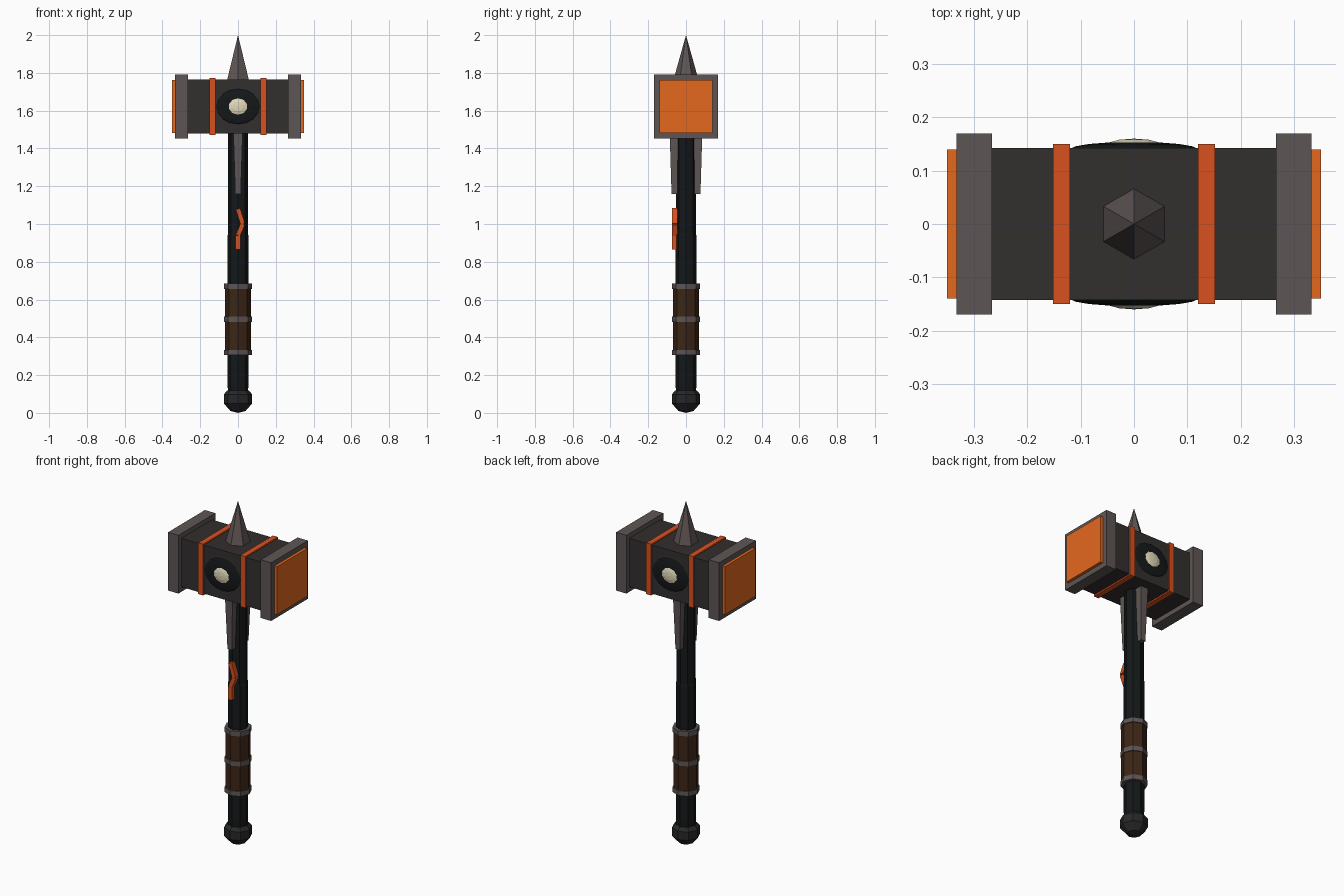
import bpy, bmesh
from math import pi, cos, sin, atan2, hypot
from mathutils import Matrix, Vector

if "Cube" in bpy.data.objects:
    bpy.data.objects.remove(bpy.data.objects["Cube"])


def material(name, r, g, b):
    m = bpy.data.materials.new(name)
    m.diffuse_color = [(c / 255) ** 2.2 for c in (r, g, b)] + [1]
    m.use_nodes = True
    m.node_tree.nodes["Principled BSDF"].inputs["Base Color"].default_value = m.diffuse_color
    return m


IRON = material("dark_iron", 54, 50, 50)
STEEL = material("steel", 94, 86, 85)
GLOW = material("orange_face", 228, 104, 36)
BAND = material("orange_band", 214, 82, 36)
BLACK = material("black_wood", 27, 30, 31)
POMMEL = material("pommel_iron", 44, 44, 45)
LEATHER = material("brown_leather", 62, 42, 28)
BONE = material("bone", 226, 216, 184)


def finish(name, bm, mat):
    bmesh.ops.recalc_face_normals(bm, faces=bm.faces)
    me = bpy.data.meshes.new(name)
    bm.to_mesh(me)
    bm.free()
    me.materials.append(mat)
    ob = bpy.data.objects.new(name, me)
    bpy.context.collection.objects.link(ob)
    return ob


def box(name, lo, hi, mat):
    bm = bmesh.new()
    lo, hi = Vector(lo), Vector(hi)
    bmesh.ops.create_cube(bm, size=1, matrix=Matrix.Translation((lo + hi) / 2)
                          @ Matrix.Diagonal((*(hi - lo), 1)))
    return finish(name, bm, mat)


def lathe(name, profile, sides, mat):
    """Stack of polygon rings (radius, z), closed at both ends."""
    bm = bmesh.new()
    rings = [[bm.verts.new((r * sin(2 * pi * i / sides), r * cos(2 * pi * i / sides), z))
              for i in range(sides)] for r, z in profile]
    for a, b in zip(rings, rings[1:]):
        for i in range(sides):
            j = (i + 1) % sides
            bm.faces.new((a[i], a[j], b[j], b[i]))
    bm.faces.new(rings[0])
    bm.faces.new(rings[-1])
    bmesh.ops.remove_doubles(bm, verts=bm.verts, dist=1e-5)
    return finish(name, bm, mat)


def ellipsoid(name, centre, radii, u, v, mat):
    bm = bmesh.new()
    bmesh.ops.create_uvsphere(bm, u_segments=u, v_segments=v, radius=1)
    bmesh.ops.transform(bm, verts=bm.verts, matrix=Matrix.Translation(centre)
                        @ Matrix.Diagonal((*radii, 1)) @ Matrix.Rotation(pi / 2, 4, 'X'))
    return finish(name, bm, mat)


# Hammer head
HZ = 1.622
box("head_block", (-.30, -.142, HZ - .142), (.30, .142, HZ + .142), IRON)
for s, side in ((-1, "left"), (1, "right")):
    def slab(name, x0, x1, h, mat):
        a, b = sorted((s * x0, s * x1))
        box(f"{side}_{name}", (a, -h, HZ - h), (b, h, HZ + h), mat)
    slab("head_collar", .266, .333, .17, STEEL)
    slab("striking_face", .32, .35, .14, GLOW)
    slab("head_band", .12, .152, .15, BAND)

# Top spike
lathe("top_spike", [(.067, 1.74), (.066, 1.764), (0, 2)], 6, STEEL)

# Medallions and tapered straps, front and back
for s, side in ((-1, "front"), (1, "back")):
    ellipsoid(f"{side}_medallion", (0, s * .14, HZ), (.12, .014, .096), 16, 8, BLACK)
    ellipsoid(f"{side}_gem", (0, s * .145, HZ), (.058, .015, .05), 10, 6, BONE)
    strap = box(f"{side}_strap", (-.025, s * .065 - .022, 1.16),
                (.025, s * .065 + .022, 1.5), STEEL)
    for v in strap.data.vertices:
        if v.co.z < 1.3:
            v.co.x *= .58
            v.co.y = s * .06 + (v.co.y - s * .065) * .75

# Handle
lathe("shaft", [(.052, .05), (.055, .16), (.055, .94), (.052, .95), (.052, 1.5)], 8, BLACK)
lathe("grip", [(.068, .315), (.068, .675)], 8, LEATHER)
for i, z in enumerate((.32, .495, .67)):
    lathe(f"grip_ring_{i + 1}", [(.073, z - .014), (.073, z + .014)], 8, STEEL)
lathe("pommel", [(0, 0), (.04, .01), (.075, .05), (.075, .098), (.058, .118), (0, .12)],
      8, POMMEL)

# Glowing crack on the front of the shaft
path = [(0, 1.08), (.025, 1.0), (0, .94), (0, .865)]
for i, (p, q) in enumerate(zip(path, path[1:])):
    dx, dz = q[0] - p[0], q[1] - p[1]
    seg = box(f"crack_{i + 1}", (-.012, -.014, -hypot(dx, dz) / 2),
              (.012, .014, hypot(dx, dz) / 2), BAND)
    seg.location = ((p[0] + q[0]) / 2, -.06, (p[1] + q[1]) / 2)
    seg.rotation_euler.y = atan2(dx, dz)
